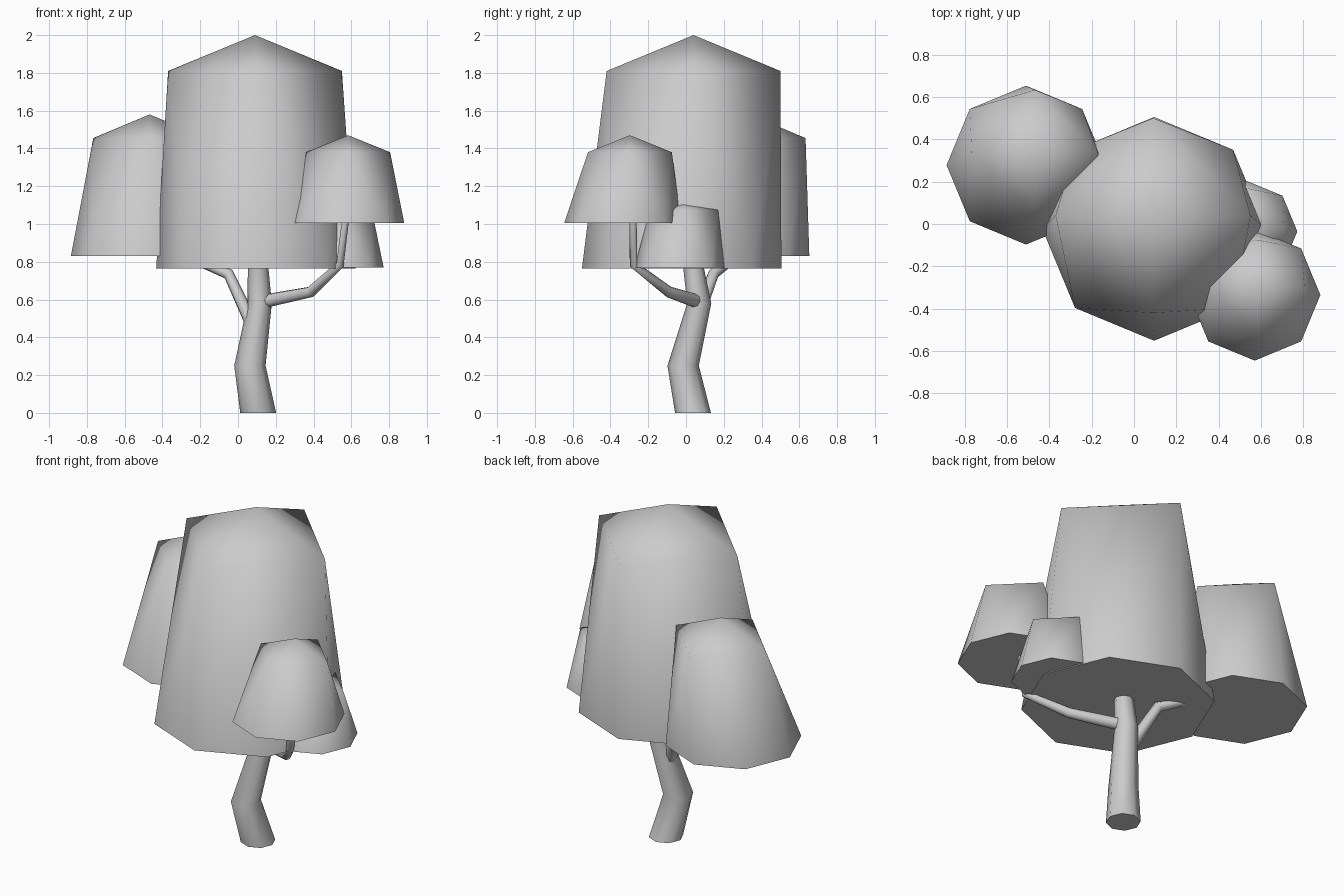
import bpy, bmesh
from math import sin, cos, pi
from mathutils import Vector

if "Cube" in bpy.data.objects:
    bpy.data.objects.remove(bpy.data.objects["Cube"])


def finish(name, bm, flat):
    bmesh.ops.recalc_face_normals(bm, faces=bm.faces)
    for f in bm.faces:
        f.smooth = f not in flat
    for f in flat:
        for e in f.edges:
            e.smooth = False
    me = bpy.data.meshes.new(name)
    bm.to_mesh(me)
    bm.free()
    ob = bpy.data.objects.new(name, me)
    bpy.context.collection.objects.link(ob)


def ring(bm, c, r, n, u=Vector((1, 0, 0)), v=Vector((0, 1, 0))):
    c = Vector(c)
    return [bm.verts.new(c + r * (cos(2 * pi * i / n) * u + sin(2 * pi * i / n) * v))
            for i in range(n)]


def canopy(name, base, r0, top, r1, apex):
    """Leaf clump: octagon base, four shoulder corners and a peak."""
    bm = bmesh.new()
    b = ring(bm, base, r0, 8)
    t = ring(bm, top, r1, 4)
    p = bm.verts.new((top[0], top[1], apex))
    for i in range(4):
        t0, t1 = t[i], t[(i + 1) % 4]
        b0, b1, b2 = b[2 * i], b[2 * i + 1], b[(2 * i + 2) % 8]
        for f in ((b0, b1, t0), (b1, t1, t0), (b1, b2, t1), (t0, t1, p)):
            bm.faces.new(f)
    bottom = bm.faces.new(b[::-1])
    finish(name, bm, [bottom])


def limb(name, pts, n=8, level=False):
    """Tapered tube through (x, y, z, radius) points."""
    bm = bmesh.new()
    pos = [Vector(p[:3]) for p in pts]
    rings = []
    for i, p in enumerate(pts):
        if level:
            u, v = Vector((1, 0, 0)), Vector((0, 1, 0))
        else:
            d = Vector()
            if i:
                d += (pos[i] - pos[i - 1]).normalized()
            if i < len(pts) - 1:
                d += (pos[i + 1] - pos[i]).normalized()
            d.normalize()
            v = d.cross(Vector((1, 0.4, 0))).normalized()
            u = v.cross(d)
        rings.append(ring(bm, pos[i], p[3], n, u, v))
    for a, b in zip(rings, rings[1:]):
        for i in range(n):
            j = (i + 1) % n
            bm.faces.new((a[i], a[j], b[j], b[i]))
    caps = [bm.faces.new(rings[0][::-1]), bm.faces.new(rings[-1])]
    finish(name, bm, caps)


# Leaf clumps
canopy("main_canopy", (0.095, -0.023, 0.765), 0.528, (0.09, 0.04, 1.81), 0.46, 2.0)
canopy("left_canopy", (-0.51, 0.278, 0.83), 0.375, (-0.468, 0.335, 1.455), 0.298, 1.58)
canopy("right_canopy", (0.57, -0.335, 1.005), 0.31, (0.583, -0.297, 1.38), 0.222, 1.47)
canopy("small_canopy", (0.533, -0.035, 0.77), 0.238, (0.528, -0.01, 1.075), 0.18, 1.12)

# Trunk and branches
limb("trunk", [(0.107, 0.037, 0, 0.095), (0.063, -0.015, 0.25, 0.083),
               (0.115, 0.07, 0.58, 0.064), (0.105, 0.035, 0.80, 0.053)], level=True)
limb("right_branch", [(0.16, 0.045, 0.595, 0.036), (0.385, -0.09, 0.64, 0.030),
                      (0.54, -0.278, 0.785, 0.022), (0.57, -0.28, 1.03, 0.020)])
limb("left_branch", [(0.065, 0.055, 0.49, 0.036), (-0.05, 0.145, 0.735, 0.030),
                     (-0.17, 0.21, 0.785, 0.026), (-0.30, 0.27, 0.86, 0.022)])
